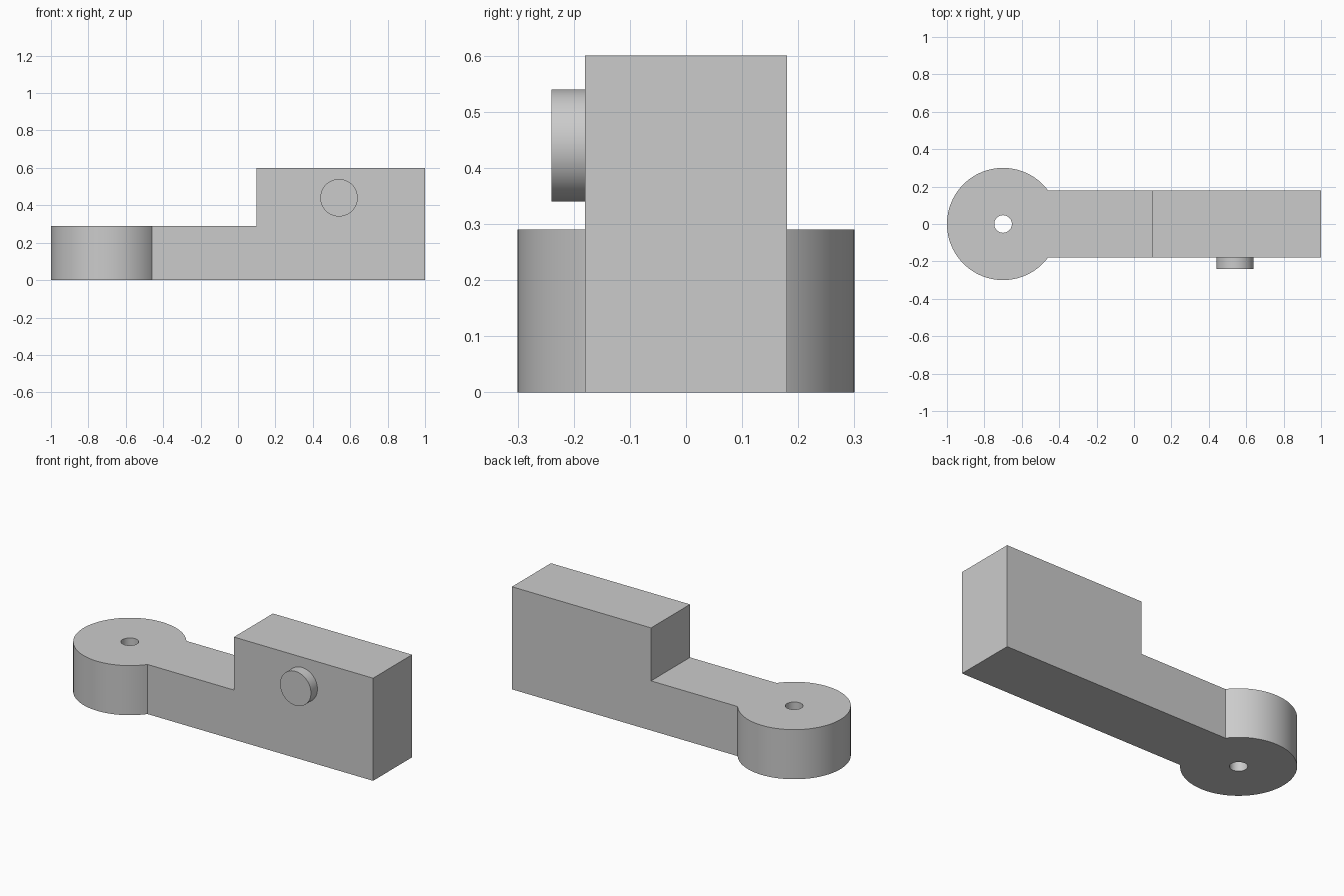
import bpy, bmesh, math

if "Cube" in bpy.data.objects:
    bpy.data.objects.remove(bpy.data.objects["Cube"])

def prism(name, profile, y0, y1):
    """Extrude an x-z profile along y."""
    bm = bmesh.new()
    face = bm.faces.new([bm.verts.new((x, y0, z)) for x, z in profile])
    ext = bmesh.ops.extrude_face_region(bm, geom=[face])
    verts = [v for v in ext["geom"] if isinstance(v, bmesh.types.BMVert)]
    bmesh.ops.translate(bm, verts=verts, vec=(0, y1 - y0, 0))
    bmesh.ops.recalc_face_normals(bm, faces=bm.faces)
    mesh = bpy.data.meshes.new(name)
    bm.to_mesh(mesh)
    bm.free()
    obj = bpy.data.objects.new(name, mesh)
    bpy.context.collection.objects.link(obj)
    return obj

def cylinder(name, radius, depth, loc, sides, rot=(0, 0, 0)):
    bpy.ops.mesh.primitive_cylinder_add(vertices=sides, radius=radius, depth=depth,
                                        location=loc, rotation=rot)
    obj = bpy.context.object
    obj.name = name
    return obj

def combine(target, tool, operation):
    """Apply a boolean and remove the tool object."""
    tool.hide_render = True
    bpy.context.view_layer.objects.active = target
    mod = target.modifiers.new(operation, 'BOOLEAN')
    mod.operation, mod.solver, mod.object = operation, 'EXACT', tool
    bpy.ops.object.modifier_apply(modifier=mod.name)
    bpy.data.objects.remove(tool)

# Stepped arm: low neck and tall block
arm = prism("stepped_arm", [(-0.6, 0), (1, 0), (1, 0.6), (0.1, 0.6), (0.1, 0.29), (-0.6, 0.29)],
            -0.18, 0.18)

# Round end boss, side peg, and through hole
combine(arm, cylinder("round_end", 0.3, 0.29, (-0.7, 0, 0.145), 96), 'UNION')
combine(arm, cylinder("side_peg", 0.1, 0.16, (0.54, -0.16, 0.44), 64, (math.pi / 2, 0, 0)), 'UNION')
combine(arm, cylinder("hole_cutter", 0.047, 1, (-0.7, 0, 0.145), 48), 'DIFFERENCE')

# Smooth round walls, crisp edges
bpy.ops.object.select_all(action='DESELECT')
arm.select_set(True)
bpy.context.view_layer.objects.active = arm
bpy.ops.object.shade_smooth_by_angle(angle=math.radians(30))
